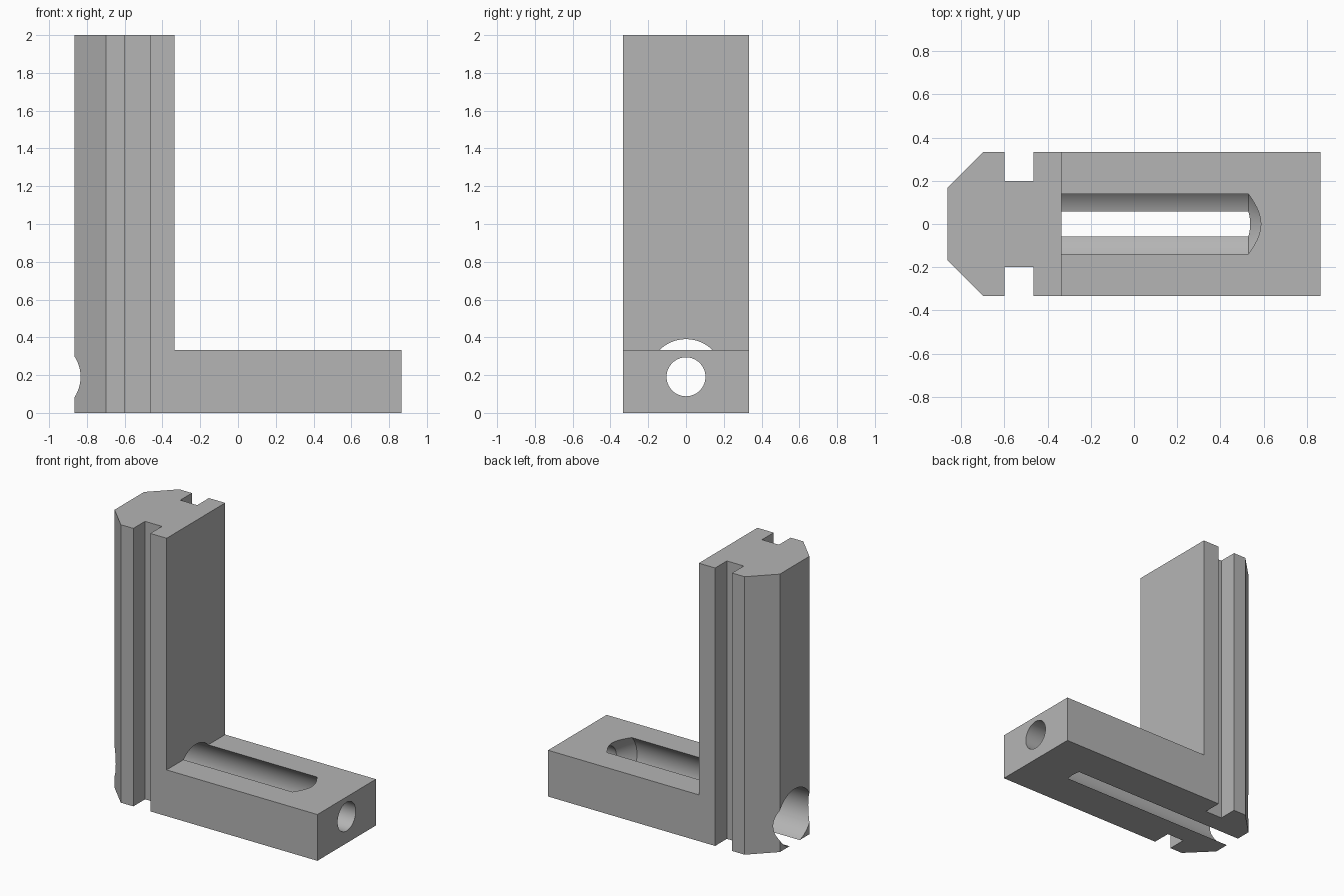
import bpy
import bmesh
import math
from mathutils import Matrix, Vector

cube = bpy.data.objects.get("Cube")
if cube:
    bpy.data.objects.remove(cube, do_unlink=True)

END, HALF, ARM_TOP, HEIGHT = 0.865, 0.333, 0.333, 2.0
COLUMN_FACE = -0.335
BORE_Z, BORE_R, HOLE_R = 0.191, 0.1995, 0.103

grey = bpy.data.materials.new("plain grey")
grey.use_nodes = True
grey.diffuse_color = (0.46, 0.46, 0.46, 1)
grey.node_tree.nodes["Principled BSDF"].inputs["Base Color"].default_value = grey.diffuse_color


def make_object(name, bm):
    bmesh.ops.recalc_face_normals(bm, faces=bm.faces)
    mesh = bpy.data.meshes.new(name)
    bm.to_mesh(mesh)
    bm.free()
    mesh.materials.append(grey)
    obj = bpy.data.objects.new(name, mesh)
    bpy.context.collection.objects.link(obj)
    return obj


def extruded(name, outline, height):
    bm = bmesh.new()
    face = bm.faces.new([bm.verts.new((x, y, 0)) for x, y in outline])
    top = bmesh.ops.extrude_face_region(bm, geom=[face])["geom"]
    verts = [v for v in top if isinstance(v, bmesh.types.BMVert)]
    bmesh.ops.translate(bm, verts=verts, vec=(0, 0, height))
    return make_object(name, bm)


def box(name, low, high):
    low, high = Vector(low), Vector(high)
    bm = bmesh.new()
    bmesh.ops.create_cube(bm, size=1)
    bmesh.ops.transform(bm, matrix=Matrix.Translation((low + high) / 2)
                        @ Matrix.Diagonal((*(high - low), 1)), verts=bm.verts)
    return make_object(name, bm)


def turned(name, profile, z, sides=64):
    """Closed solid of revolution about a line along x; profile is (x, radius)."""
    bm = bmesh.new()
    rings = [[bm.verts.new((x, r * math.cos(a), z + r * math.sin(a)))
              for a in (math.tau * i / sides for i in range(sides))]
             for x, r in profile]
    for a, b in zip(rings, rings[1:]):
        for i in range(sides):
            j = (i + 1) % sides
            bm.faces.new((a[i], a[j], b[j], b[i]))
    bm.faces.new(rings[0])
    bm.faces.new(rings[-1])
    return make_object(name, bm)


# Footprint: chamfered rail head, side grooves and long arm
half_outline = [(-END, 0.168), (-0.7, HALF), (-0.6, HALF), (-0.6, 0.2),
                (-0.465, 0.2), (-0.465, HALF), (END, HALF)]
outline = half_outline + [(x, -y) for x, y in reversed(half_outline)]
bracket = extruded("slotted_corner_bracket", outline, HEIGHT)

# Removed space above the arm
arm_clearance = box("arm_clearance_cutter", (COLUMN_FACE, -1, ARM_TOP), (2, 1, 3))

# Bolt bore with a conical seat and a narrow through hole
seat_x = 0.53
bolt_bore = turned("bolt_bore_cutter",
                   [(-1, BORE_R), (seat_x, BORE_R),
                    (seat_x + BORE_R - HOLE_R, HOLE_R), (1, HOLE_R)], BORE_Z)

cutters = [arm_clearance, bolt_bore]
for cutter in cutters:
    cutter.hide_render = True
    mod = bracket.modifiers.new(cutter.name, "BOOLEAN")
    mod.operation = "DIFFERENCE"
    mod.solver = "EXACT"
    mod.object = cutter

# Bake the cuts and discard the cutters
graph = bpy.context.evaluated_depsgraph_get()
graph.update()
result = bpy.data.meshes.new_from_object(bracket.evaluated_get(graph))
bracket.modifiers.clear()
bracket.data = result
for cutter in cutters:
    bpy.data.objects.remove(cutter, do_unlink=True)

# Smooth bore walls, crisp bracket edges
bpy.ops.object.select_all(action="DESELECT")
bracket.select_set(True)
bpy.context.view_layer.objects.active = bracket
bpy.ops.object.shade_smooth_by_angle(angle=math.radians(20))
